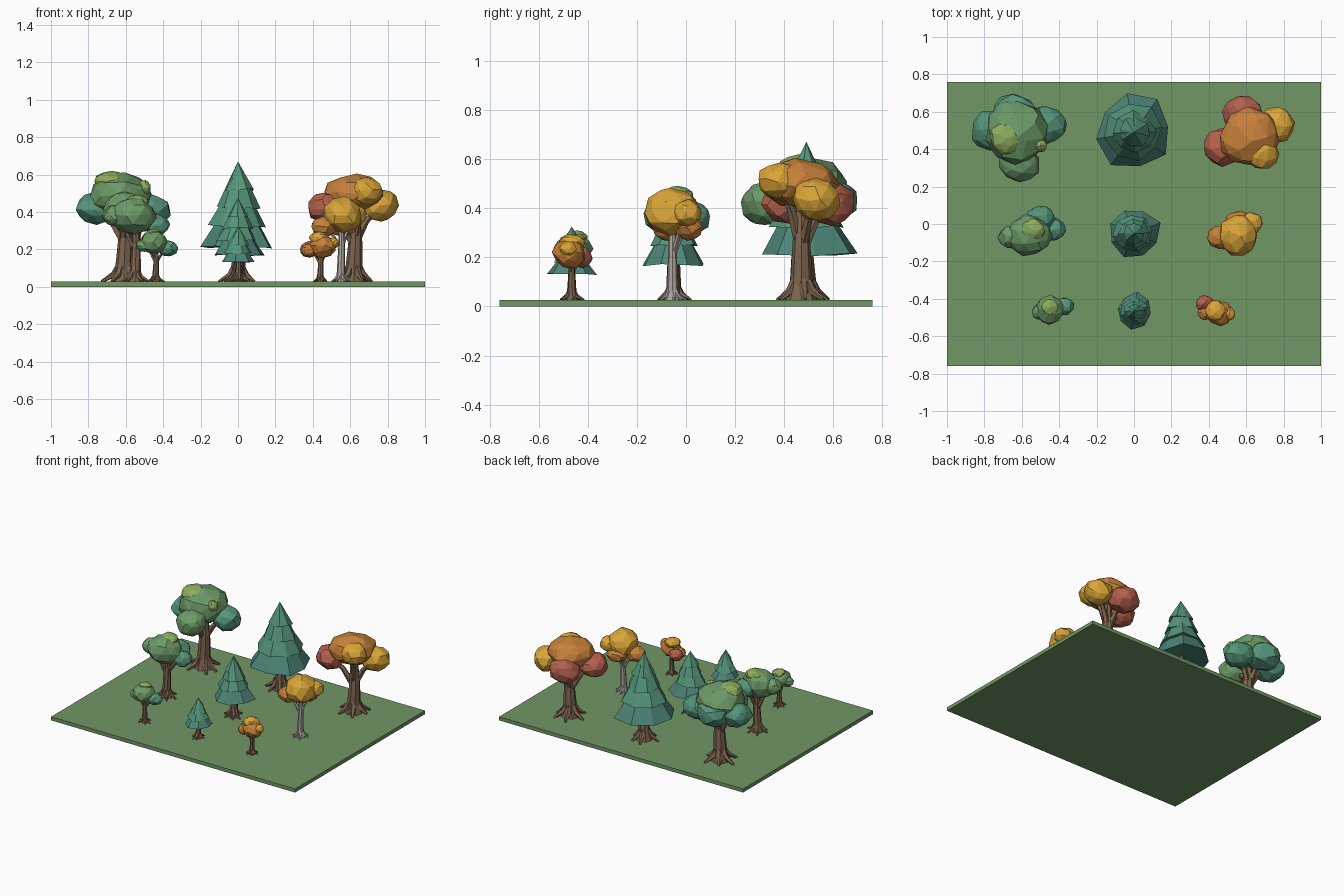
import bpy, bmesh, math, random
from mathutils import Vector

if "Cube" in bpy.data.objects:
    bpy.data.objects.remove(bpy.data.objects["Cube"], do_unlink=True)
random.seed(4)
GROUND = 0.027


def material(name, hex_code):
    rgb = [int(hex_code[i:i + 2], 16) / 255 for i in (0, 2, 4)]
    lin = [c / 12.92 if c < 0.04 else ((c + 0.055) / 1.055) ** 2.4 for c in rgb] + [1]
    m = bpy.data.materials.new(name)
    m.use_nodes = True
    m.diffuse_color = lin
    m.node_tree.nodes["Principled BSDF"].inputs["Base Color"].default_value = lin
    return m


MAT = {n: material(n, h) for n, h in {
    "grass": "719766", "bark": "7d644e", "pale_bark": "aea6a0",
    "pine_low": "4d8578", "deep_green": "55957a", "leaf_green": "6c9a68",
    "light_green": "8dad5e", "red": "b3604c", "orange": "c5803a", "gold": "dca638"}.items()}


def finish(bm, name, *mats):
    bmesh.ops.recalc_face_normals(bm, faces=bm.faces)
    mesh = bpy.data.meshes.new(name)
    bm.to_mesh(mesh)
    bm.free()
    for m in mats:
        mesh.materials.append(MAT[m])
    obj = bpy.data.objects.new(name, mesh)
    bpy.context.collection.objects.link(obj)
    return obj


def limb(bm, points, radii, sides=6):
    """Tapered faceted tube through a few points."""
    pts = [Vector(p) for p in points]
    rings = []
    for i, p in enumerate(pts):
        along = pts[min(i + 1, len(pts) - 1)] - pts[max(i - 1, 0)]
        turn = Vector((0, 0, 1)).rotation_difference(along)
        rings.append([bm.verts.new(p + turn @ Vector((
            radii[i] * math.cos(math.tau * k / sides),
            radii[i] * math.sin(math.tau * k / sides), 0))) for k in range(sides)])
    for a, b in zip(rings, rings[1:]):
        for k in range(sides):
            j = (k + 1) % sides
            bm.faces.new((a[k], a[j], b[j], b[k]))
    bm.faces.new(rings[0])
    bm.faces.new(rings[-1])


def trunk(name, x, y, top, r, mat="bark", branch_ends=()):
    """Trunk with flared roots, plus branches reaching to the foliage."""
    bm = bmesh.new()
    fork = GROUND + (top - GROUND) * 0.6
    limb(bm, [(x, y, GROUND), (x, y, GROUND + r * 1.5), (x + r * .2, y, fork), (x, y, top)],
         [r * 1.5, r * 1.1, r * .85, r * .6], 8)
    for k in range(6):
        a = math.tau * k / 6 + random.uniform(-.25, .25)
        c, s, d = math.cos(a), math.sin(a), r * random.uniform(2.3, 2.9)
        limb(bm, [(x + c * r * .5, y + s * r * .5, GROUND + r * 2.4),
                  (x + c * r * 1.2, y + s * r * 1.2, GROUND + r * .9),
                  (x + c * d, y + s * d, GROUND)], [r * .35, r * .45, r * .18], 5)
    for ex, ey, ez in branch_ends:
        limb(bm, [(x, y, fork - r), (x + (ex - x) * .45, y + (ey - y) * .45, fork + (ez - fork) * .5),
                  (ex, ey, ez)], [r * .55, r * .42, r * .25], 5)
    finish(bm, name, mat)


def leaf_clump(name, mat, x, y, z, rx, ry, rz):
    """Faceted, uneven ellipsoid of leaves."""
    bm = bmesh.new()
    bmesh.ops.create_icosphere(bm, subdivisions=2, radius=1)
    spin = random.uniform(0, math.tau)
    for v in bm.verts:
        n = Vector((v.co.x * math.cos(spin) - v.co.y * math.sin(spin),
                    v.co.x * math.sin(spin) + v.co.y * math.cos(spin), v.co.z))
        n += Vector([random.uniform(-.13, .13) for _ in range(3)])
        n = n.normalized() * random.uniform(.95, 1.07)
        v.co = (x + n.x * rx, y + n.y * ry, z + n.z * rz)
    hull = bmesh.ops.convex_hull(bm, input=bm.verts)
    loose = [e for e in hull["geom_interior"] if isinstance(e, bmesh.types.BMVert)]
    bmesh.ops.delete(bm, geom=loose, context="VERTS")
    bmesh.ops.dissolve_limit(bm, angle_limit=.14, verts=bm.verts, edges=bm.edges)
    finish(bm, name, mat)


def leafy_tree(name, x, y, top, r, clumps, bark="bark"):
    trunk(name + "_trunk", x, y, top, r, bark, [c[1:4] for c in clumps[1:5]])
    for i, c in enumerate(clumps):
        leaf_clump(f"{name}_leaves_{i + 1}", *c)


def pine(name, x, y, tip, width, skirt):
    """Four stacked, jagged skirts on a short rooted trunk."""
    r = width * .19
    trunk(name + "_trunk", x, y, skirt + width * .3, r)
    h = tip - skirt
    for i, (low, high, wide, neck) in enumerate((
            (0, .45, 1, .36), (.25, .64, .76, .28), (.46, .82, .58, .2), (.66, 1, .41, 0))):
        bm = bmesh.new()
        turn, sides = random.uniform(0, 1), 8
        rim, crown = [], []
        for k in range(sides):
            a = turn + math.tau * k / sides
            c, s = math.cos(a), math.sin(a)
            d = width * wide * random.uniform(.9, 1.1)
            rim.append(bm.verts.new((x + c * d, y + s * d, skirt + h * low + random.uniform(-.02, .02) * h)))
            crown.append(bm.verts.new((x + c * width * neck, y + s * width * neck, skirt + h * high)))
        hollow = bm.verts.new((x, y, skirt + h * (low + .04)))
        for k in range(sides):
            j = (k + 1) % sides
            bm.faces.new((rim[k], rim[j], crown[j], crown[k]))
            bm.faces.new((rim[j], rim[k], hollow))
        bm.faces.new(crown)
        bmesh.ops.remove_doubles(bm, verts=bm.verts, dist=1e-5)
        finish(bm, f"{name}_skirt_{i + 1}", "pine_low" if i == 0 else "deep_green")


# Ground slab
bm = bmesh.new()
bmesh.ops.create_cube(bm, size=1)
for v in bm.verts:
    v.co = (v.co.x * 2, v.co.y * 1.52, (v.co.z + .5) * GROUND)
finish(bm, "ground", "grass")

# Conifers
pine("large_pine", 0, .49, .67, .2, .21)
pine("medium_pine", 0, -.05, .475, .14, .17)
pine("small_pine", 0, -.465, .325, .096, .13)

D, L, T, R, O, G = "deep_green", "leaf_green", "light_green", "red", "orange", "gold"

# Green broadleaf trees
leafy_tree("large_green_tree", -.61, .47, .45, .043, [
    (L, -.63, .49, .49, .17, .17, .12), (D, -.76, .5, .42, .11, .11, .085),
    (D, -.47, .53, .41, .11, .1, .085), (D, -.64, .59, .43, .12, .11, .09),
    (L, -.61, .32, .42, .11, .1, .09), (T, -.68, .46, .56, .09, .09, .06),
    (T, -.5, .42, .53, .035, .035, .04)])
leafy_tree("medium_green_tree", -.55, -.05, .35, .028, [
    (L, -.56, -.06, .38, .12, .11, .1), (L, -.66, -.07, .38, .065, .06, .055),
    (D, -.5, .03, .36, .08, .07, .065), (D, -.43, -.03, .33, .065, .06, .055),
    (T, -.54, -.03, .45, .065, .06, .04)])
leafy_tree("small_green_tree", -.44, -.465, .22, .017, [
    (L, -.45, -.46, .235, .075, .078, .06), (L, -.5, -.47, .22, .045, .045, .035),
    (D, -.375, -.44, .205, .055, .05, .042), (T, -.45, -.445, .28, .045, .045, .028)])

# Autumn broadleaf trees
leafy_tree("large_autumn_tree", .62, .47, .42, .042, [
    (O, .62, .465, .5, .16, .16, .1), (R, .47, .41, .42, .1, .1, .085),
    (R, .58, .59, .42, .11, .1, .09), (G, .76, .53, .435, .1, .1, .085),
    (G, .685, .38, .51, .09, .09, .075)])
leafy_tree("medium_gold_tree", .55, -.055, .35, .021, [
    (G, .56, -.06, .385, .105, .115, .095), (O, .46, -.07, .32, .07, .065, .055),
    (G, .63, .005, .38, .06, .06, .055), (O, .56, .01, .32, .075, .06, .05)], "pale_bark")
leafy_tree("small_autumn_tree", .44, -.465, .21, .016, [
    (O, .455, -.475, .215, .07, .068, .06), (R, .38, -.425, .2, .05, .043, .042),
    (O, .38, -.475, .195, .04, .04, .035), (G, .435, -.465, .26, .055, .055, .035),
    (G, .51, -.48, .235, .03, .035, .03)])
